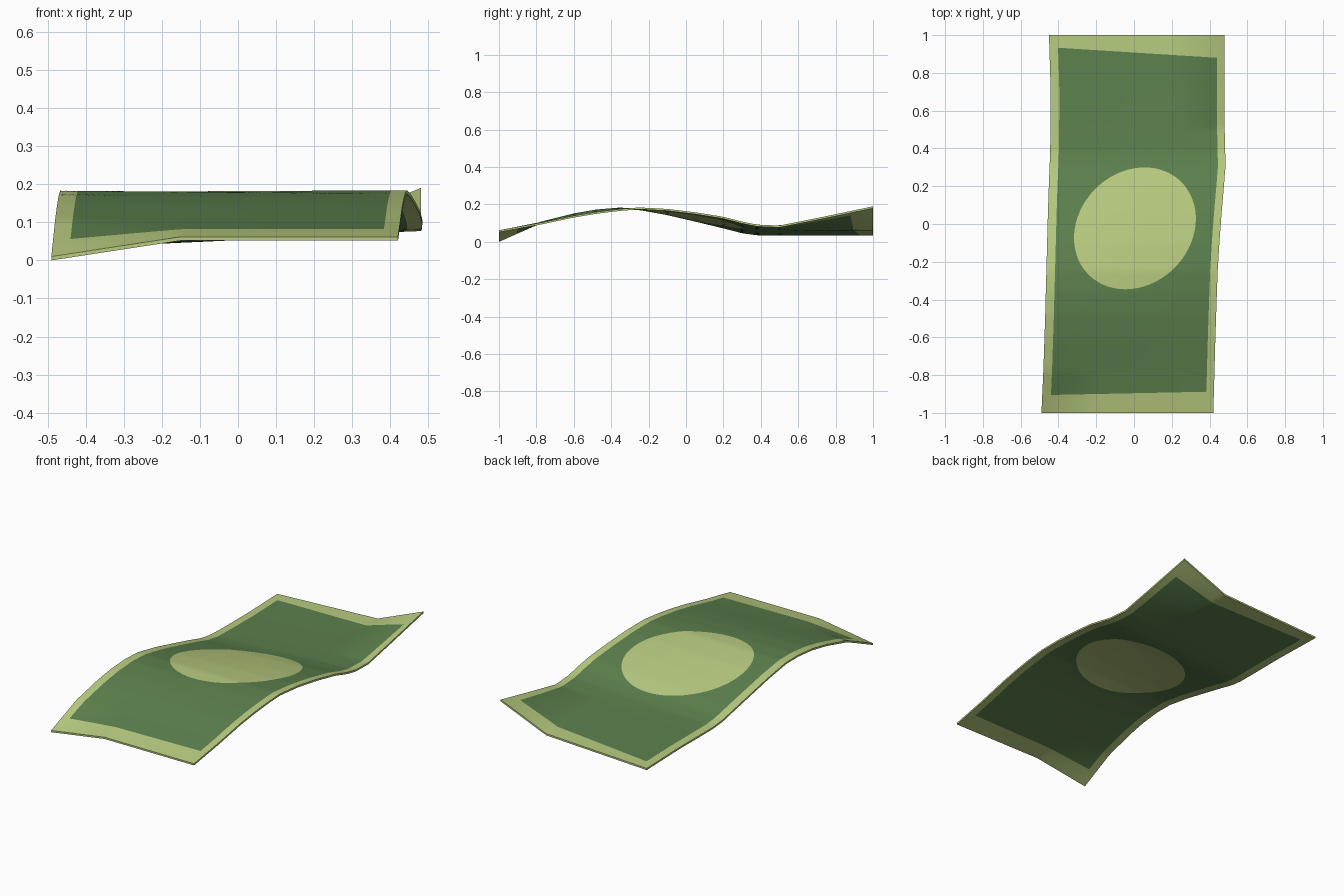
import bpy, bmesh, math

if "Cube" in bpy.data.objects:
    bpy.data.objects.remove(bpy.data.objects["Cube"])

THICK = 0.01
# y, left edge x, right edge x, left edge z, right edge z
PROFILE = [
    (-1.00, -0.490, 0.420, 0.062, 0.062), (-0.78, -0.480, 0.426, 0.107, 0.102),
    (-0.60, -0.474, 0.431, 0.152, 0.140), (-0.48, -0.470, 0.435, 0.173, 0.160),
    (-0.36, -0.467, 0.439, 0.183, 0.175), (-0.25, -0.464, 0.443, 0.180, 0.184),
    (-0.10, -0.460, 0.452, 0.153, 0.176), (0.05, -0.456, 0.463, 0.118, 0.158),
    (0.20, -0.451, 0.476, 0.082, 0.134), (0.30, -0.447, 0.484, 0.056, 0.108),
    (0.38, -0.444, 0.483, 0.045, 0.092), (0.50, -0.442, 0.480, 0.043, 0.087),
    (0.70, -0.441, 0.480, 0.043, 0.085), (1.00, -0.450, 0.480, 0.043, 0.085)]


def clamp(t):
    return max(0.0, min(1.0, t))


def lerp(a, b, t):
    return a + (b - a) * t


def section(y):
    for a, b in zip(PROFILE, PROFILE[1:]):
        if y <= b[0]:
            break
    t = clamp((y - a[0]) / (b[0] - a[0]))
    return [lerp(p, q, t) for p, q in zip(a[1:], b[1:])]


def height(x, y):
    """Rippled sheet with one lifted and one drooping corner."""
    xl, xr, zl, zr = section(y)
    z = lerp(zl, zr, clamp((x - xl) / (xr - xl)))
    z += 0.105 * clamp((x - 0.19) / 0.29) * clamp((y - 0.5) / 0.5)
    z -= 0.052 * clamp((-0.15 - x) / 0.34) * clamp((-0.78 - y) / 0.22)
    return z


def outer(u, v):
    y = lerp(-1, 1, v)
    xl, xr = section(y)[:2]
    return lerp(xl, xr, u), y


def inner(u, v):
    y = lerp(lerp(-0.905, -0.888, u), lerp(0.933, 0.88, u), v)
    xl, xr = section(y)[:2]
    return lerp(xl + 0.046, xr - 0.04, u), y


CX, CY = 0.005, -0.023


def oval(px, py):
    """Point of the tilted oval in the direction of (px, py)."""
    a = math.atan2(py - CY, px - CX)
    r = 1 / math.hypot(math.cos(a - math.pi / 4) / 0.347,
                       math.sin(a - math.pi / 4) / 0.296)
    return CX + r * math.cos(a), CY + r * math.sin(a)


def material(name, rgb):
    m = bpy.data.materials.new(name)
    m.diffuse_color = (*rgb, 1)
    m.use_nodes = True
    m.node_tree.nodes["Principled BSDF"].inputs["Base Color"].default_value = m.diffuse_color
    return m


# Walk around the unit square
NX, NY = 48, 96
rim = ([(i / NX, 0) for i in range(NX)] + [(1, i / NY) for i in range(NY)]
       + [(1 - i / NX, 1) for i in range(NX)] + [(0, 1 - i / NY) for i in range(NY)])
N = len(rim)

# Rings: oval, field, border, each with its material index
loops_2d = []
for start, stop, count, mat in (("c", "o", 14, 0), ("o", "i", 26, 1), ("i", "e", 3, 0)):
    for k in range(1, count + 1):
        ring = []
        for u, v in rim:
            p = {"c": (CX, CY), "i": inner(u, v), "e": outer(u, v)}
            p["o"] = oval(*p["i"])
            a, b = p[start], p[stop]
            ring.append((lerp(a[0], b[0], k / count), lerp(a[1], b[1], k / count)))
        loops_2d.append((ring, mat))

bm = bmesh.new()


def add_side(drop, flip):
    def face(vs, mat):
        f = bm.faces.new(vs[::-1] if flip else vs)
        f.material_index = mat
    prev = None
    centre = bm.verts.new((CX, CY, height(CX, CY) - drop))
    for ring, mat in loops_2d:
        cur = [bm.verts.new((x, y, height(x, y) - drop)) for x, y in ring]
        for i in range(N):
            j = (i + 1) % N
            face([prev[i], cur[i], cur[j], prev[j]] if prev
                 else [centre, cur[i], cur[j]], mat)
        prev = cur
    return prev


top = add_side(0, False)
bottom = add_side(THICK, True)
# Paper edge
for i in range(N):
    j = (i + 1) % N
    bm.faces.new([top[i], bottom[i], bottom[j], top[j]])

mesh = bpy.data.meshes.new("paper_note")
bm.to_mesh(mesh)
bm.free()
mesh.materials.append(material("pale green", (0.48, 0.60, 0.215)))
mesh.materials.append(material("dark green", (0.110, 0.220, 0.076)))
note = bpy.data.objects.new("paper_note", mesh)
bpy.context.collection.objects.link(note)
bpy.context.view_layer.objects.active = note
note.select_set(True)
bpy.ops.object.shade_smooth_by_angle(angle=math.radians(40))
